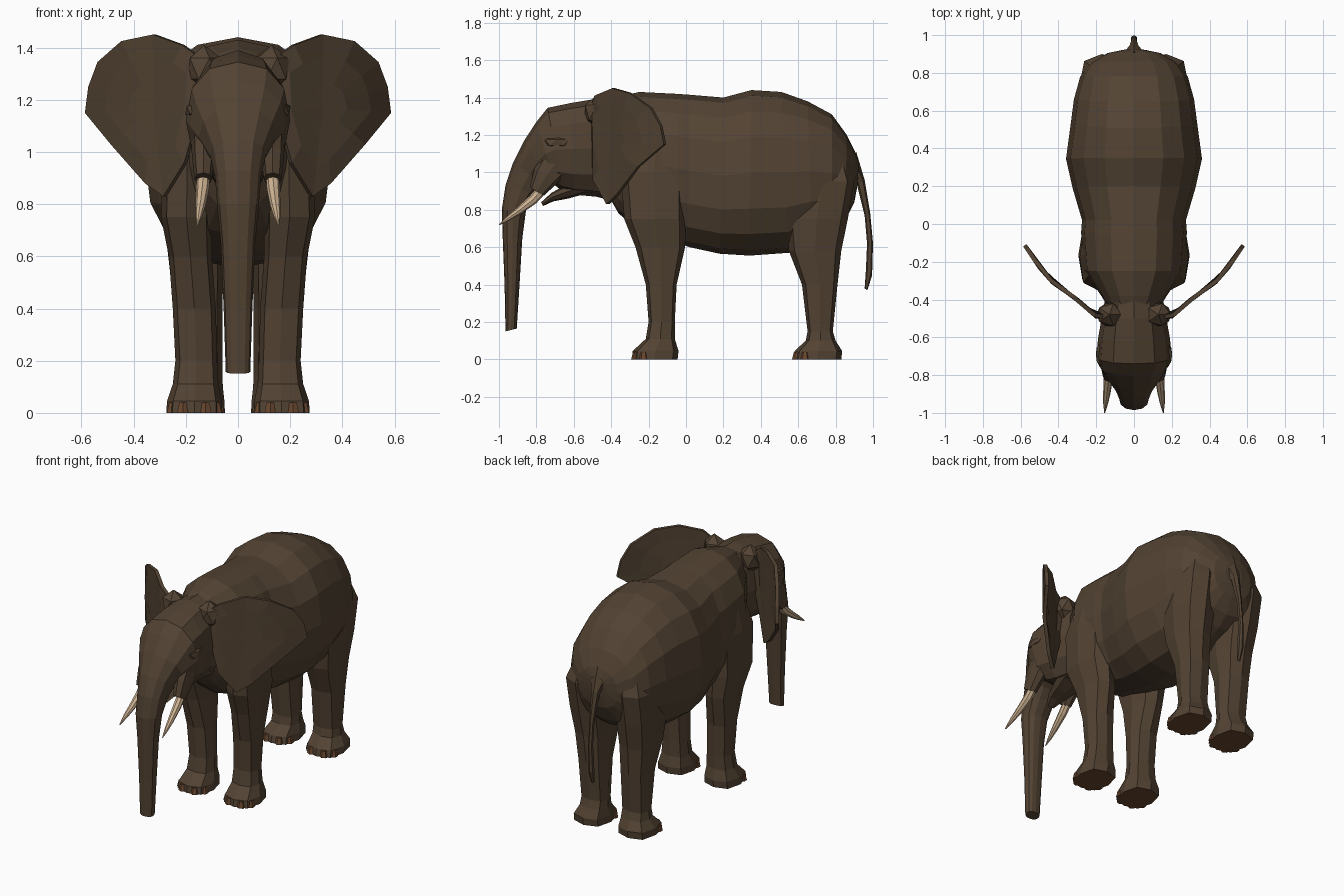
import bpy, bmesh, math
from mathutils import Vector


def material(name, rgb):
    m = bpy.data.materials.new(name)
    m.diffuse_color = (*rgb, 1)
    return m


SKIN = material("brown_skin", (0.086, 0.056, 0.033))
NAIL = material("reddish_nail", (0.14, 0.062, 0.027))
IVORY = material("ivory", (0.62, 0.45, 0.29))
DARK = material("dark_eye", (0.012, 0.009, 0.007))


def finish(name, bm, *mats):
    bmesh.ops.recalc_face_normals(bm, faces=bm.faces)
    me = bpy.data.meshes.new(name)
    bm.to_mesh(me)
    bm.free()
    for m in mats:
        me.materials.append(m)
    ob = bpy.data.objects.new(name, me)
    bpy.context.collection.objects.link(ob)
    return ob


def loft(name, rings, n=12, p=2.3, mats=(SKIN,), side=1, sole=False):
    """Rings are (y1, z1, y2, z2, half width, centre x): two ends of a section and its width."""
    bm = bmesh.new()
    loops = []
    for y1, z1, y2, z2, hw, xc in rings:
        loop = []
        for i in range(n):
            a = 2 * math.pi * i / n
            c, s = math.cos(a), math.sin(a)
            u = math.copysign(abs(c) ** (2 / p), c)
            v = math.copysign(abs(s) ** (2 / p), s)
            loop.append(bm.verts.new((side * (xc + hw * v),
                                      (y1 + y2) / 2 + u * (y1 - y2) / 2,
                                      (z1 + z2) / 2 + u * (z1 - z2) / 2)))
        loops.append(loop)
    for a, b in zip(loops, loops[1:]):
        for i in range(n):
            j = (i + 1) % n
            bm.faces.new((a[i], a[j], b[j], b[i]))
    bm.faces.new(loops[0])
    bm.faces.new(loops[-1])
    if sole:
        for f in bm.faces:
            if f.calc_center_median().z < 0.002:
                f.material_index = 1
    return finish(name, bm, *mats)


def blob(name, loc, size, mat):
    bm = bmesh.new()
    bmesh.ops.create_icosphere(bm, subdivisions=1, radius=1)
    for v in bm.verts:
        v.co = Vector(loc) + Vector([a * b for a, b in zip(v.co, size)])
    return finish(name, bm, mat)


def centred(rows):
    return [(*r, 0) for r in rows]


# Torso
loft("body", centred([
    (-0.46, 1.37, -0.44, 0.92, 0.13), (-0.38, 1.40, -0.36, 0.78, 0.18),
    (-0.25, 1.43, -0.24, 0.68, 0.265), (-0.05, 1.42, -0.04, 0.62, 0.28),
    (0.02, 1.415, 0.02, 0.60, 0.275), (0.20, 1.40, 0.18, 0.565, 0.325),
    (0.35, 1.44, 0.34, 0.555, 0.36), (0.51, 1.43, 0.55, 0.57, 0.335),
    (0.65, 1.38, 0.67, 0.63, 0.318), (0.78, 1.31, 0.78, 0.68, 0.285),
    (0.86, 1.20, 0.85, 0.74, 0.23), (0.91, 1.10, 0.90, 0.84, 0.14),
    (0.925, 1.05, 0.915, 0.92, 0.06)]), n=16)

# Head flowing into the trunk
loft("head_and_trunk", centred([
    (-0.40, 1.39, -0.36, 0.84, 0.15), (-0.50, 1.39, -0.48, 0.87, 0.17),
    (-0.62, 1.37, -0.59, 0.88, 0.19), (-0.74, 1.345, -0.66, 0.90, 0.20),
    (-0.80, 1.27, -0.70, 0.93, 0.185), (-0.865, 1.17, -0.72, 0.945, 0.15),
    (-0.925, 1.05, -0.75, 0.93, 0.108), (-0.965, 0.93, -0.80, 0.88, 0.088),
    (-0.985, 0.80, -0.855, 0.80, 0.08), (-0.98, 0.65, -0.875, 0.65, 0.066),
    (-0.97, 0.40, -0.89, 0.40, 0.055), (-0.965, 0.15, -0.905, 0.165, 0.047)]), n=12)

# Lower jaw
loft("jaw", centred([
    (-0.45, 1.00, -0.43, 0.88, 0.12), (-0.55, 0.97, -0.54, 0.885, 0.11),
    (-0.65, 0.93, -0.63, 0.86, 0.085), (-0.72, 0.89, -0.71, 0.845, 0.06),
    (-0.775, 0.84, -0.765, 0.82, 0.03)]), n=8)

# Tail with a tuft
loft("tail", centred([
    (0.91, 1.11, 0.86, 0.98, 0.07), (0.955, 0.96, 0.915, 0.93, 0.026),
    (0.985, 0.78, 0.955, 0.77, 0.014), (1.0, 0.62, 0.968, 0.62, 0.013),
    (0.995, 0.45, 0.962, 0.48, 0.018), (0.97, 0.37, 0.955, 0.38, 0.01)]), n=6)

# Leg sections: height, front, back, inner, outer
FRONT = [(1.36, -0.22, -0.06, 0.06, 0.14), (1.20, -0.29, -0.02, 0.08, 0.25),
         (1.00, -0.35, 0.0, 0.10, 0.288), (0.75, -0.33, 0.0, 0.10, 0.295),
         (0.60, -0.27, -0.005, 0.10, 0.265), (0.40, -0.215, -0.05, 0.085, 0.25),
         (0.20, -0.20, -0.06, 0.08, 0.24), (0.11, -0.215, -0.06, 0.075, 0.25),
         (0.045, -0.285, -0.04, 0.062, 0.272), (0.0, -0.29, -0.045, 0.06, 0.275)]
HIND = [(1.12, 0.65, 0.84, 0.08, 0.22), (0.95, 0.56, 0.90, 0.05, 0.29),
        (0.75, 0.53, 0.865, 0.05, 0.285), (0.58, 0.55, 0.83, 0.055, 0.265),
        (0.40, 0.62, 0.81, 0.06, 0.245), (0.15, 0.65, 0.785, 0.06, 0.235),
        (0.10, 0.64, 0.80, 0.058, 0.24), (0.045, 0.58, 0.835, 0.052, 0.27),
        (0.0, 0.57, 0.83, 0.05, 0.272)]


def toenails(name, row, side):
    """Short tapered nails spread round the front of a foot."""
    _, y0, y1, x0, x1 = row
    cx, cy, rx, ry = (x0 + x1) / 2, (y0 + y1) / 2, (x1 - x0) / 2, (y1 - y0) / 2
    bm = bmesh.new()
    for deg in (-62, -22, 22, 62):
        a = math.radians(deg)
        s, c = math.sin(a), math.cos(a)
        x = cx + (rx - 0.018) * math.copysign(abs(s) ** 0.75, s)
        y = cy - (ry - 0.018) * abs(c) ** 0.75
        made = bmesh.ops.create_cone(bm, cap_ends=True, segments=6, radius1=0.027,
                                     radius2=0.017, depth=0.04)["verts"]
        bmesh.ops.translate(bm, verts=made, vec=(side * x, y, 0.02))
    finish(name, bm, NAIL)


def lerp_y(x):
    """Ear sweep: distance back as a function of distance out."""
    pts = [(0.10, -0.50), (0.20, -0.49), (0.30, -0.40), (0.43, -0.31), (0.50, -0.23), (0.58, -0.11)]
    for (xa, ya), (xb, yb) in zip(pts, pts[1:]):
        if x <= xb:
            return ya + (yb - ya) * (x - xa) / (xb - xa)
    return pts[-1][1]


EAR = [(0.14, 1.36), (0.21, 1.41), (0.32, 1.45), (0.44, 1.425), (0.53, 1.345),
       (0.565, 1.25), (0.578, 1.15), (0.48, 1.03), (0.35, 0.88), (0.28, 0.83),
       (0.20, 0.96), (0.15, 1.15)]


def ear(name, side):
    bm = bmesh.new()
    cx, cz = 0.32, 1.17
    rings = []
    for k in (1.0, 0.7, 0.35):
        pts = [(cx + (x - cx) * k, cz + (z - cz) * k) for x, z in EAR]
        rings.append([bm.verts.new((side * x, lerp_y(x), z)) for x, z in pts])
    hub = bm.verts.new((side * cx, lerp_y(cx), cz))
    n = len(EAR)
    for i in range(n):
        j = (i + 1) % n
        for a, b in zip(rings, rings[1:]):
            bm.faces.new((a[i], a[j], b[j], b[i]))
        bm.faces.new((rings[-1][i], rings[-1][j], hub))
    ob = finish(name, bm, SKIN)
    mod = ob.modifiers.new("thickness", "SOLIDIFY")
    mod.thickness, mod.offset = 0.022, 0


# Paired parts
for side, tag in ((1, "left"), (-1, "right")):
    for kind, rows in (("front", FRONT), ("hind", HIND)):
        loft(f"{kind}_leg_{tag}", [(y0, z, y1, z, (x1 - x0) / 2, (x0 + x1) / 2)
                                   for z, y0, y1, x0, x1 in rows],
             n=8, p=2.8, mats=(SKIN, NAIL), side=side, sole=True)
        toenails(f"{kind}_toenails_{tag}", rows[-1], side)
    ear(f"ear_{tag}", side)
    # Fleshy root where the ear joins the head
    blob(f"ear_root_{tag}", (side * 0.13, -0.48, 1.32), (0.075, 0.07, 0.09), SKIN)
    # Cheek that holds the tusk
    loft(f"tusk_socket_{tag}", [
        (-0.74, 1.16, -0.58, 1.04, 0.05, 0.13), (-0.81, 1.02, -0.68, 0.95, 0.045, 0.132),
        (-0.835, 0.92, -0.76, 0.875, 0.034, 0.133)], n=8, side=side)
    loft(f"tusk_{tag}", [
        (-0.78, 0.935, -0.745, 0.895, 0.026, 0.132), (-0.835, 0.875, -0.80, 0.835, 0.025, 0.136),
        (-0.90, 0.815, -0.88, 0.78, 0.02, 0.143), (-0.955, 0.768, -0.945, 0.743, 0.013, 0.15),
        (-1.0, 0.723, -0.998, 0.717, 0.003, 0.155)], n=8, p=2, mats=(IVORY,), side=side)
    # Brow and eye
    blob(f"brow_{tag}", (side * 0.172, -0.69, 1.16), (0.034, 0.075, 0.035), SKIN)
    blob(f"eye_{tag}", (side * 0.187, -0.70, 1.122), (0.012, 0.016, 0.013), DARK)
